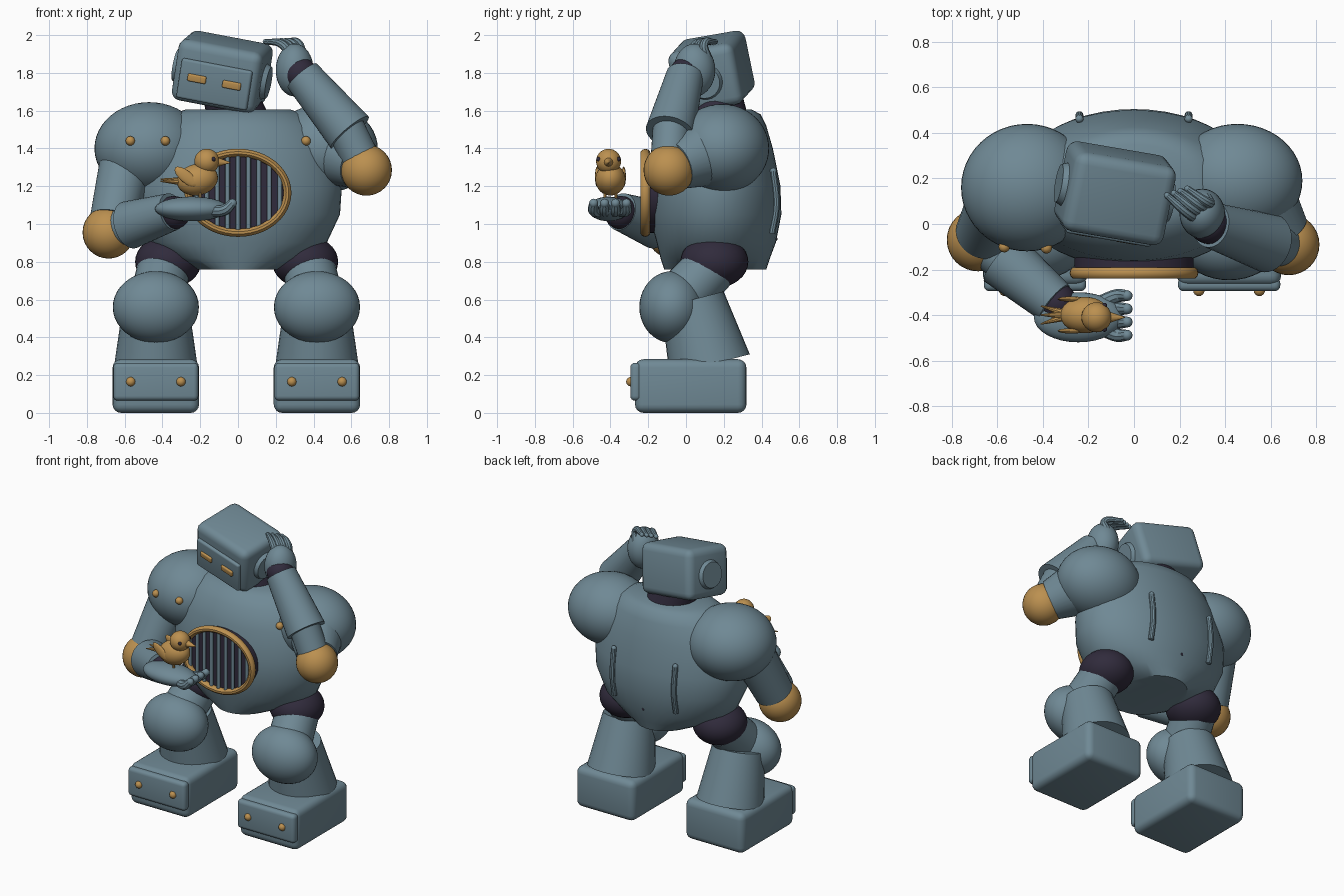
import bpy, bmesh, math
from mathutils import Matrix, Vector

cube = bpy.data.objects.get("Cube")
if cube:
    bpy.data.objects.remove(cube, do_unlink=True)


def material(name, rgb):
    m = bpy.data.materials.new(name)
    m.use_nodes = True
    m.diffuse_color = (*rgb, 1)
    m.node_tree.nodes["Principled BSDF"].inputs["Base Color"].default_value = (*rgb, 1)
    return m


STEEL = material("blue_grey_steel", (0.16, 0.25, 0.30))
GOLD = material("warm_gold", (0.50, 0.28, 0.08))
DARK = material("dark_joint", (0.03, 0.024, 0.045))
parts = []


def finish(name, bm, mat, matrix=None):
    if matrix:
        bm.transform(matrix)
    bmesh.ops.recalc_face_normals(bm, faces=bm.faces)
    mesh = bpy.data.meshes.new(name)
    bm.to_mesh(mesh)
    bm.free()
    mesh.materials.append(mat)
    obj = bpy.data.objects.new(name, mesh)
    bpy.context.collection.objects.link(obj)
    parts.append(obj)
    return obj


def ball(name, center, radii, mat, rot=Matrix(), seg=32):
    bm = bmesh.new()
    bmesh.ops.create_uvsphere(bm, u_segments=seg, v_segments=seg // 2, radius=1)
    r = radii if isinstance(radii, tuple) else (radii,) * 3
    return finish(name, bm, mat, Matrix.Translation(center) @ rot @ Matrix.Diagonal((*r, 1)))


def cone(name, a, b, ra, rb, mat, seg=32):
    a, b = Vector(a), Vector(b)
    bm = bmesh.new()
    bmesh.ops.create_cone(bm, cap_ends=True, segments=seg, radius1=ra, radius2=rb, depth=(b - a).length)
    turn = (b - a).to_track_quat('Z', 'Y').to_matrix().to_4x4()
    return finish(name, bm, mat, Matrix.Translation((a + b) / 2) @ turn)


def box(name, center, size, bevel, mat, frame=Matrix()):
    bm = bmesh.new()
    bmesh.ops.create_cube(bm, size=1)
    bm.transform(Matrix.Diagonal((*size, 1)))
    bmesh.ops.bevel(bm, geom=bm.edges[:], offset=bevel, segments=4, profile=0.5, affect='EDGES')
    return finish(name, bm, mat, frame @ Matrix.Translation(center))


def tube(name, points, radii, mat):
    """Tapered tube through the points, with a round tip."""
    curve = bpy.data.curves.new(name, 'CURVE')
    curve.dimensions = '3D'
    curve.bevel_depth = 1
    curve.bevel_resolution = 3
    curve.use_fill_caps = True
    s = curve.splines.new('BEZIER')
    s.bezier_points.add(len(points) - 1)
    for p, co, r in zip(s.bezier_points, points, radii):
        p.co, p.radius = co, r
        p.handle_left_type = p.handle_right_type = 'AUTO'
    temp = bpy.data.objects.new(name, curve)
    bm = bmesh.new()
    bpy.context.collection.objects.link(temp)
    mesh = temp.evaluated_get(bpy.context.evaluated_depsgraph_get()).to_mesh()
    bm.from_mesh(mesh)
    bpy.data.objects.remove(temp, do_unlink=True)
    bmesh.ops.create_uvsphere(bm, u_segments=12, v_segments=8, radius=radii[-1],
                              matrix=Matrix.Translation(points[-1]))
    return finish(name, bm, mat)


# Torso: stacked elliptical rings (z, half width, half depth, centre y)
rings = [(0.76, 0.22, 0.27, 0.155), (0.82, 0.36, 0.29, 0.155), (0.90, 0.47, 0.315, 0.16),
         (1.05, 0.54, 0.35, 0.155), (1.2, 0.55, 0.345, 0.155), (1.4, 0.5, 0.31, 0.15),
         (1.52, 0.42, 0.265, 0.16), (1.58, 0.35, 0.22, 0.175), (1.605, 0.28, 0.17, 0.18)]
SEG = 48
bm = bmesh.new()
loops = []
for z, rx, ry, cy in rings:
    angles = [math.tau * i / SEG for i in range(SEG)]
    loops.append([bm.verts.new((rx * math.cos(t), cy + ry * math.sin(t), z)) for t in angles])
for lo, hi in zip(loops, loops[1:]):
    for i in range(SEG):
        j = (i + 1) % SEG
        bm.faces.new((lo[i], lo[j], hi[j], hi[i]))
bm.faces.new(loops[0])
bm.faces.new(loops[-1])
finish("torso", bm, STEEL)

# Chest grille: dark disc, gold rim and vertical bars
GZ, GX, GH = 1.165, 0.262, 0.212
disc = cone("grille_back", (0, -0.205, 0), (0, -0.02, 0), 1, 1, DARK, 48)
disc.data.transform(Matrix.Translation((0, 0, GZ)) @ Matrix.Diagonal((GX, 1, GH, 1)))
bm = bmesh.new()
rim = []
for i in range(SEG):
    t = math.tau * i / SEG
    out = [(math.cos(k * math.tau / 10), math.sin(k * math.tau / 10)) for k in range(10)]
    rim.append([bm.verts.new(((GX + 0.021 * c) * math.cos(t), -0.215 + 0.026 * s,
                              GZ + (GH + 0.021 * c) * math.sin(t))) for c, s in out])
for i in range(SEG):
    a, b = rim[i], rim[(i + 1) % SEG]
    for k in range(10):
        m = (k + 1) % 10
        bm.faces.new((a[k], a[m], b[m], b[k]))
finish("grille_rim", bm, GOLD)
for i in range(-4, 5):
    x = i * 0.0555
    h = GH * math.sqrt(1 - (x / GX) ** 2)
    cone("grille_bar", (x, -0.217, GZ - h), (x, -0.217, GZ + h), 0.012, 0.012, STEEL, 12)

# Back ribs, stud and neck
for x in (-0.24, 0.24):
    tube("back_rib", [(x, 0.455, 0.95), (x, 0.478, 1.1), (x, 0.462, 1.28)], [0.018] * 3, STEEL)
ball("back_stud", (0, 0.475, 0.92), 0.01, DARK, seg=12)
cone("neck", (0, 0.17, 1.55), (-0.05, 0.15, 1.7), 0.16, 0.14, DARK)

# Head in its own tilted frame
zx = Vector((0.15, -0.2, 0.97)).normalized()
ax = Vector((0.96, -0.16, -0.21))
ax = (ax - zx * ax.dot(zx)).normalized()
head = Matrix((ax, zx.cross(ax), zx)).transposed().to_4x4()
head.translation = (-0.083, 0.135, 1.805)
box("head", (0, 0, 0), (0.46, 0.36, 0.335), 0.05, STEEL, head)
box("face_plate", (0, -0.18, -0.035), (0.385, 0.04, 0.215), 0.014, STEEL, head)
for s in (-1, 1):
    box("eye", (s * 0.095, -0.2, -0.02), (0.1, 0.026, 0.04), 0.008, GOLD, head)
    ear = cone("ear", (s * 0.22, 0, -0.01), (s * 0.255, 0, -0.01), 0.1, 0.085, STEEL)
    ear.data.transform(head)

# Shoulders with studs
ball("right_shoulder", (-0.47, 0.16, 1.4), (0.29, 0.28, 0.245), STEEL, seg=48)
ball("left_shoulder", (0.455, 0.19, 1.4), (0.285, 0.25, 0.235), STEEL, seg=48)
for p in [(-0.57, -0.1, 1.44), (-0.385, -0.105, 1.44), (0.36, -0.048, 1.44), (0.545, -0.045, 1.44)]:
    ball("shoulder_stud", p, 0.025, GOLD, seg=16)

# Right arm held forward
cone("right_upper_arm", (-0.59, 0.11, 1.34), (-0.66, -0.04, 1.02), 0.14, 0.125, STEEL)
ball("right_elbow", (-0.685, -0.07, 0.955), 0.138, GOLD)
cone("right_forearm", (-0.575, -0.155, 0.995), (-0.35, -0.345, 1.065), 0.128, 0.1, STEEL)
cone("right_elbow_link", (-0.68, -0.07, 0.96), (-0.56, -0.16, 1.0), 0.1, 0.1, STEEL)
ball("right_wrist", (-0.34, -0.345, 1.06), 0.088, DARK)
ball("right_palm", (-0.245, -0.41, 1.08), (0.195, 0.11, 0.065), STEEL)
for i in range(4):
    y = -0.315 - i * 0.058
    tube("right_finger", [(-0.15, y * 0.6 - 0.16, 1.07), (-0.07, y, 1.075), (-0.03, y, 1.11)],
         [0.034, 0.03, 0.024], STEEL)

# Left arm raised to the head
cone("left_upper_arm", (0.5, 0.16, 1.4), (0.65, -0.05, 1.31), 0.2, 0.13, STEEL)
ball("left_elbow", (0.68, -0.09, 1.285), 0.135, GOLD)
cone("left_elbow_link", (0.67, -0.09, 1.3), (0.56, -0.075, 1.53), 0.1, 0.1, STEEL)
cone("left_forearm", (0.592, -0.085, 1.485), (0.34, -0.005, 1.785), 0.13, 0.1, STEEL)
ball("left_wrist", (0.33, 0.0, 1.795), 0.088, DARK)
ball("left_palm", (0.3, 0.045, 1.815), (0.1, 0.11, 0.14), STEEL)
for i in range(4):
    d = i * 0.03
    tube("left_finger", [(0.29 + d / 3, 0.02 + d, 1.88), (0.235 + d, 0.05 + d / 2, 1.95),
                         (0.145 + d, 0.125 + d / 3, 1.965)], [0.028, 0.023, 0.014], STEEL)

# Legs and feet
for side, x in (("right", -0.435), ("left", 0.418)):
    inner = x * 0.85
    ball(side + "_hip", (inner, 0.15, 0.8), (0.175, 0.18, 0.14), DARK)
    cone(side + "_thigh", (x * 0.9, 0.13, 0.77), (x, -0.05, 0.58), 0.14, 0.145, STEEL)
    ball(side + "_knee", (x, -0.075, 0.56), (0.228, 0.172, 0.19), STEEL, seg=40)
    cone(side + "_shin", (x, 0.125, 0.255), (x, 0.035, 0.6), 0.22, 0.17, STEEL)
    box(side + "_foot", (x, 0.025, 0.142), (0.458, 0.59, 0.284), 0.045, STEEL)
    box(side + "_toe_plate", (x, -0.265, 0.165), (0.45, 0.06, 0.2), 0.025, STEEL)
    for s in (-0.133, 0.133):
        ball(side + "_toe_stud", (x + s, -0.292, 0.165), 0.025, GOLD, seg=16)

# Little bird on the right hand
tip = Matrix.Rotation(math.radians(-12), 4, 'Y')
ball("bird_body", (-0.215, -0.4, 1.235), (0.11, 0.08, 0.083), GOLD, tip)
ball("bird_head", (-0.165, -0.41, 1.332), 0.066, GOLD)
cone("bird_beak", (-0.112, -0.41, 1.328), (-0.04, -0.41, 1.325), 0.026, 0.002, GOLD, 12)
for s in (-1, 1):
    ball("bird_eye", (-0.13, -0.41 + s * 0.052, 1.343), 0.012, DARK, seg=12)
    lean = Matrix.Rotation(math.radians(40), 4, 'Y')
    wing = ball("bird_wing", (-0.275, -0.4 + s * 0.07, 1.25), (0.075, 0.012, 0.032), GOLD, lean, 16)
    leg = cone("bird_leg", (-0.2, -0.4 + s * 0.03, 1.13), (-0.2, -0.4 + s * 0.03, 1.2), 0.008, 0.008, GOLD, 8)
for s in (-1, 0, 1):
    tail = cone("bird_tail", (-0.28, -0.4, 1.225), (-0.41, -0.4 + s * 0.04, 1.238 - abs(s) * 0.012),
                0.024, 0.003, GOLD, 10)

# Smooth shading with sharp creases
bpy.ops.object.select_all(action='DESELECT')
for obj in parts:
    obj.select_set(True)
bpy.context.view_layer.objects.active = parts[0]
bpy.ops.object.shade_smooth_by_angle(angle=math.radians(35))
